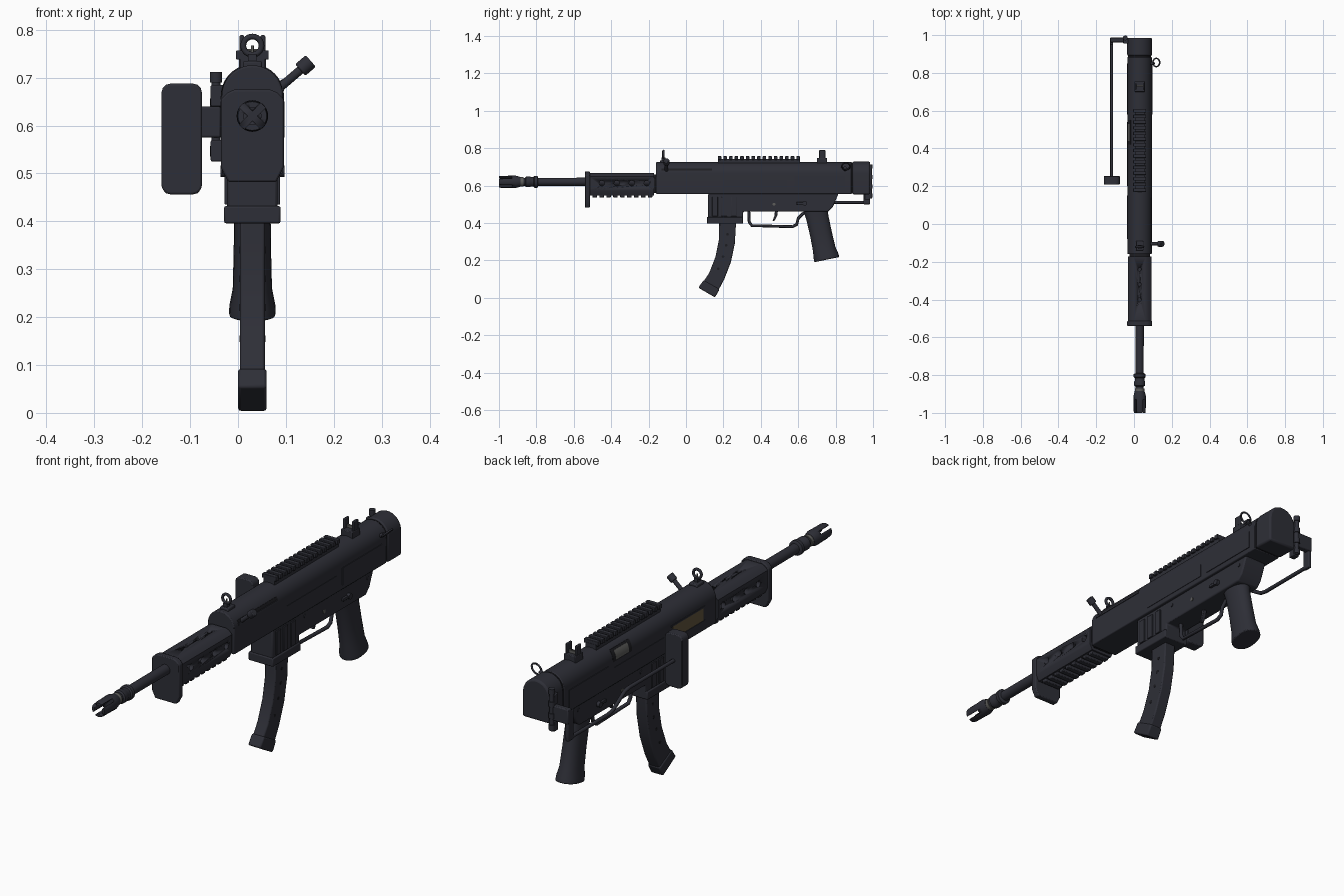
import bpy, bmesh
from math import pi, sin, cos, sqrt, radians
from mathutils import Vector, Matrix

old = bpy.data.objects.get("Cube")
if old:
    bpy.data.objects.remove(old, do_unlink=True)

CX = 0.03      # centre plane of the body
BORE = 0.62    # bore height


def material(name, rgb):
    m = bpy.data.materials.new(name)
    m.use_nodes = True
    m.diffuse_color = (*rgb, 1)
    m.node_tree.nodes["Principled BSDF"].inputs["Base Color"].default_value = (*rgb, 1)
    return m


GUN = material("blue_black_metal", (0.027, 0.028, 0.038))
DARK = material("dark_recess", (0.012, 0.012, 0.015))
BRASS = material("dull_brass", (0.12, 0.09, 0.045))
STEEL = material("worn_steel", (0.11, 0.11, 0.105))


def finish(name, bm, mat=GUN, bevel=0, smooth=True):
    bmesh.ops.recalc_face_normals(bm, faces=bm.faces)
    me = bpy.data.meshes.new(name)
    bm.to_mesh(me)
    bm.free()
    ob = bpy.data.objects.new(name, me)
    bpy.context.collection.objects.link(ob)
    me.materials.append(mat)
    bpy.ops.object.select_all(action='DESELECT')
    ob.select_set(True)
    bpy.context.view_layer.objects.active = ob
    if smooth:
        bpy.ops.object.shade_smooth_by_angle(angle=radians(35))
    if bevel:
        b = ob.modifiers.new("bevel", 'BEVEL')
        b.width, b.segments, b.limit_method = bevel, 2, 'ANGLE'
    return ob


def prism(name, pts, axis, a, b, mat=GUN, bevel=0):
    """Extrude an outline: (x, z) points along y, or (y, z) points along x."""
    bm = bmesh.new()
    vec = (lambda p: (p[0], a, p[1])) if axis == 'y' else (lambda p: (a, p[0], p[1]))
    face = bm.faces.new([bm.verts.new(vec(p)) for p in pts])
    new = bmesh.ops.extrude_face_region(bm, geom=[face])["geom"]
    step = Vector((0, b - a, 0)) if axis == 'y' else Vector((b - a, 0, 0))
    bmesh.ops.translate(bm, vec=step, verts=[v for v in new if isinstance(v, bmesh.types.BMVert)])
    return finish(name, bm, mat, bevel)


def box(name, x, y, z, mat=GUN, bevel=0):
    return prism(name, [(x[0], z[0]), (x[1], z[0]), (x[1], z[1]), (x[0], z[1])], 'y', *y, mat, bevel)


def rod(name, a, b, r, mat=GUN, seg=20, bevel=0):
    a, b = Vector(a), Vector(b)
    bm = bmesh.new()
    m = Matrix.Translation((a + b) / 2) @ (b - a).to_track_quat('Z', 'Y').to_matrix().to_4x4()
    bmesh.ops.create_cone(bm, cap_ends=True, segments=seg, radius1=r, radius2=r,
                          depth=(b - a).length, matrix=m)
    return finish(name, bm, mat, bevel)


def loft(name, rings, mat=GUN, bevel=0):
    """Skin a list of point rings and cap both ends."""
    bm = bmesh.new()
    loops = [[bm.verts.new(p) for p in ring] for ring in rings]
    for u, v in zip(loops, loops[1:]):
        for i in range(len(u)):
            j = (i + 1) % len(u)
            bm.faces.new((u[i], u[j], v[j], v[i]))
    bm.faces.new(loops[0])
    bm.faces.new(loops[-1])
    return finish(name, bm, mat, bevel)


def lathe(name, prof, mat=GUN, seg=28):
    turn = [2 * pi * i / seg for i in range(seg)]
    return loft(name, [[(CX + r * cos(t), y, BORE + r * sin(t)) for t in turn] for y, r in prof], mat)


def tube(name, pts, r, cyclic=False, mat=GUN):
    cu = bpy.data.curves.new(name, 'CURVE')
    cu.dimensions, cu.bevel_depth, cu.bevel_resolution, cu.use_fill_caps = '3D', r, 2, True
    s = cu.splines.new('POLY')
    s.points.add(len(pts) - 1)
    for p, co in zip(s.points, pts):
        p.co = (*co, 1)
    s.use_cyclic_u = cyclic
    s.use_smooth = True
    cu.materials.append(mat)
    ob = bpy.data.objects.new(name, cu)
    bpy.context.collection.objects.link(ob)


def cut(ob, cutter):
    cutter.hide_render = True
    m = ob.modifiers.new("cut", 'BOOLEAN')
    m.object, m.solver = cutter, 'EXACT'
    bpy.context.view_layer.objects.active = ob
    bpy.ops.object.modifier_apply(modifier=m.name)
    bpy.data.objects.remove(cutter, do_unlink=True)


# Receiver: straight sides under a half-round roof
W, ROOF = 0.064, 0.662


def half_width(z):
    return W if z < ROOF else sqrt(max(W * W - (z - ROOF) ** 2, 0))


def shell(grow=0.0, low=0.555):
    arc = [(CX + (W + grow) * cos(pi * i / 20), ROOF + (W + grow) * sin(pi * i / 20)) for i in range(21)]
    return [(CX + W + grow, low)] + arc + [(CX - W - grow, low)]


def skin(name, side, y, z, mat=GUN, grow=0.003):
    """Thin plate following the receiver wall."""
    zs = [z[0] + (z[1] - z[0]) * i / 8 for i in range(9)]
    out = [(CX + side * (half_width(k) + grow), k) for k in zs]
    inn = [(CX + side * (half_width(k) - 0.004), k) for k in reversed(zs)]
    return prism(name, out + inn, 'y', *y, mat)


prism("receiver", shell(), 'y', -0.16, 0.885, bevel=0.004)
prism("rear_cap", shell(0.002, 0.553), 'y', 0.89, 0.985, bevel=0.008)
prism("rear_cap_seam", shell(-0.003, 0.558), 'y', 0.88, 0.895, DARK)
skin("charging_slot", 1, (-0.13, 0.14), (0.68, 0.692), DARK, 0.001)
skin("slot_ridge", 1, (-0.13, 0.14), (0.672, 0.679))
skin("cartridge_window", -1, (-0.07, 0.14), (0.6, 0.655), BRASS, 0.001)
skin("window_frame_low", -1, (-0.08, 0.15), (0.593, 0.6))
skin("window_frame_top", -1, (-0.08, 0.15), (0.655, 0.662))
skin("ejection_port", -1, (0.42, 0.55), (0.655, 0.705), DARK, 0.001)
skin("bolt", -1, (0.44, 0.53), (0.66, 0.698), STEEL, 0.0015)
for s in (1, -1):
    skin("rear_side_panel", s, (0.58, 0.85), (0.575, 0.65))
    skin("front_side_panel", s, (0.2, 0.54), (0.575, 0.63), GUN, 0.002)

# Charging handle and sling ring
rod("charging_handle", (CX + 0.05, -0.105, 0.673), (0.137, -0.105, 0.722), 0.009)
rod("charging_knob", (0.13, -0.105, 0.716), (0.152, -0.105, 0.735), 0.016, bevel=0.003)
ring = [(0.118 + 0.018 * cos(t), 0.855 + 0.022 * sin(t), 0.703 + 0.018 * cos(t))
        for t in [2 * pi * i / 20 for i in range(20)]]
tube("sling_ring", ring, 0.004, True)
rod("sling_ring_post", (0.08, 0.85, 0.68), (0.106, 0.85, 0.695), 0.008)

# Barrel and muzzle
lathe("barrel", [(-0.88, 0.021), (-0.5, 0.022), (-0.15, 0.022)])
lathe("barrel_collar", [(-0.86, 0.022), (-0.855, 0.029), (-0.835, 0.029), (-0.83, 0.026),
                        (-0.815, 0.026), (-0.81, 0.032), (-0.795, 0.032), (-0.79, 0.022)])
lathe("muzzle_neck", [(-0.9, 0.025), (-0.87, 0.025)], STEEL)
muzzle = lathe("flash_hider", [(-0.94, 0.018), (-1.0, 0.018), (-1.0, 0.03), (-0.99, 0.032),
                               (-0.91, 0.033), (-0.885, 0.026)])
for tilt in (45, 135):
    slot = box("slot_cutter", (CX - 0.05, CX + 0.05), (-1.05, -0.93), (BORE - 0.007, BORE + 0.007))
    slot.matrix_world = (Matrix.Translation((CX, 0, BORE)) @ Matrix.Rotation(radians(tilt), 4, 'Y')
                         @ Matrix.Translation((-CX, 0, -BORE)))
    bpy.context.view_layer.update()
    cut(muzzle, slot)


# Handguard with vent holes, ribbed underside and deep front plate
def chamfered(w, low, top, c, c_low):
    half = [(w - c_low, low), (w, low + 2 * c_low), (w, top - c), (w - c * 0.7, top - c * 0.3), (w - 1.4 * c, top)]
    return [(CX + x, z) for x, z in half] + [(CX - x, z) for x, z in reversed(half)]


guard = prism("handguard", chamfered(0.062, 0.548, 0.668, 0.02, 0.012), 'y', -0.52, -0.172)
for i in range(4):
    y = -0.45 + 0.08 * i
    cut(guard, rod("vent_cutter", (-0.1, y, 0.612), (0.16, y, 0.612), 0.014))
    if i:
        y -= 0.03
        cut(guard, rod("top_vent_cutter", (CX, y, 0.6), (CX, y, 0.7), 0.009))
prism("handguard_front_plate", chamfered(0.066, 0.482, 0.675, 0.02, 0.016), 'y', -0.54, -0.514, bevel=0.004)
prism("handguard_joint", chamfered(0.054, 0.56, 0.66, 0.02, 0.012), 'y', -0.175, -0.155, DARK)
for i in range(9):
    y = -0.5 + 0.037 * i
    box("handguard_rib", (CX - 0.044, CX + 0.044), (y, y + 0.024), (0.536, 0.552), bevel=0.003)

# Top rail
box("rail_base", (CX - 0.026, CX + 0.026), (0.17, 0.61), (0.715, 0.743))
for i in range(15):
    y = 0.17 + 0.03 * i
    box("rail_tooth", (CX - 0.034, CX + 0.034), (y, y + 0.019), (0.738, 0.757), bevel=0.002)

# Sights
box("front_sight_base", (CX - 0.02, CX + 0.02), (-0.14, -0.09), (0.7, 0.735), bevel=0.004)
box("front_sight_post", (CX - 0.009, CX + 0.009), (-0.132, -0.11), (0.72, 0.75))
hood = [(CX + 0.019 * cos(t), -0.121, 0.767 + 0.019 * sin(t)) for t in [2 * pi * i / 24 for i in range(24)]]
tube("front_sight_hood", hood, 0.006, True)
rod("front_sight_blade", (CX, -0.121, 0.745), (CX, -0.121, 0.767), 0.003, STEEL)
box("rear_sight_base", (CX - 0.028, CX + 0.028), (0.7, 0.755), (0.71, 0.748), bevel=0.003)
for s in (1, -1):
    x = CX + s * 0.022
    box("rear_sight_ear", (x - 0.005, x + 0.005), (0.712, 0.745), (0.735, 0.789), bevel=0.003)
box("rear_sight_leaf", (CX - 0.017, CX + 0.017), (0.728, 0.736), (0.74, 0.76), STEEL)

# Lower frame and magazine well
prism("lower_frame", [(0.118, 0.42), (0.305, 0.42), (0.305, 0.46), (0.76, 0.46), (0.785, 0.485),
                      (0.815, 0.557), (0.118, 0.557)], 'x', CX - 0.053, CX + 0.053, bevel=0.006)
box("magazine_well", (CX - 0.059, CX + 0.059), (0.112, 0.305), (0.396, 0.432), bevel=0.004)
for s in (1, -1):
    a = CX + s * 0.05
    for i in range(3):
        y = 0.14 + 0.05 * i
        box("well_rib", sorted((a, a + s * 0.008)), (y, y + 0.03), (0.435, 0.54), bevel=0.002)
    for y, z in ((0.34, 0.53), (0.47, 0.5), (0.77, 0.53)):
        rod("frame_pin", (a, y, z), (a + s * 0.006, y, z), 0.008, STEEL if y == 0.47 else GUN)
    rod("selector_hub", (a, 0.635, 0.505), (a + s * 0.017, 0.635, 0.505), 0.012)
    box("selector_lever", sorted((a, a + s * 0.013)), (0.59, 0.635), (0.499, 0.511), bevel=0.002)

# Curved magazine
prism("magazine", [(0.178, 0.41), (0.176, 0.31), (0.158, 0.22), (0.125, 0.135), (0.082, 0.068),
                   (0.165, 0.025), (0.205, 0.1), (0.24, 0.19), (0.261, 0.29), (0.268, 0.41)],
      'x', CX - 0.026, CX + 0.026, bevel=0.005)
prism("magazine_floor", [(0.066, 0.054), (0.155, 0.002), (0.18, 0.046), (0.094, 0.094)],
      'x', CX - 0.03, CX + 0.03, bevel=0.006)
for s in (1, -1):
    for y, z in ((0.222, 0.34), (0.215, 0.28), (0.198, 0.22), (0.172, 0.155)):
        rod("magazine_dimple", (CX + s * 0.024, y, z), (CX + s * 0.027, y, z), 0.007, DARK)

# Trigger and guard
tube("trigger_guard", [(CX, y, z) for y, z in ((0.335, 0.47), (0.338, 0.405), (0.352, 0.386), (0.57, 0.38),
                                               (0.592, 0.392), (0.6, 0.425), (0.625, 0.45), (0.65, 0.46))], 0.008)
prism("trigger", [(0.475, 0.47), (0.492, 0.47), (0.488, 0.44), (0.472, 0.41), (0.463, 0.413), (0.474, 0.44)],
      'x', CX - 0.008, CX + 0.008, bevel=0.002)


# Pistol grip: tilted rounded sections flaring at the heel
def grip_ring(y, z, rx, ry, tilt=0.2):
    pts = []
    for t in [2 * pi * i / 24 for i in range(24)]:
        u = abs(sin(t)) ** 0.8 * (1 if sin(t) > 0 else -1) * ry
        pts.append((CX + rx * cos(t), y + u * cos(tilt), z + u * sin(tilt)))
    return pts


loft("pistol_grip", [grip_ring(*k) for k in ((0.69, 0.49, 0.042, 0.068), (0.702, 0.43, 0.038, 0.06),
     (0.722, 0.34, 0.039, 0.059), (0.739, 0.26, 0.041, 0.061), (0.748, 0.225, 0.048, 0.067),
     (0.753, 0.204, 0.049, 0.068))], bevel=0.004)

# Folded stock: hinge, bent strut and butt pad on the -x side
SX = -0.118
for z in (0.525, 0.64):
    box("hinge_lug", (-0.057, -0.03), (0.955, 0.985), (z, z + 0.045), bevel=0.003)
rod("hinge_pin", (-0.046, 0.985, 0.53), (-0.046, 0.985, 0.71), 0.009)
for z in (0.535, 0.585, 0.635, 0.69):
    rod("hinge_knuckle", (-0.046, 0.985, z), (-0.046, 0.985, z + 0.022), 0.013)
box("hinge_arm", (SX - 0.008, -0.036), (0.962, 0.988), (0.575, 0.64), bevel=0.004)
box("strut_drop", (SX - 0.008, SX + 0.008), (0.948, 0.985), (0.5, 0.63), bevel=0.004)
tube("stock_strut", [(SX, y, z) for y, z in ((0.97, 0.51), (0.7, 0.51), (0.67, 0.516), (0.59, 0.567),
                                             (0.56, 0.573), (0.24, 0.573))], 0.008)
pad = []
for cx, cz, start in ((-0.095, 0.668, 0), (-0.14, 0.668, 90), (-0.14, 0.476, 180), (-0.095, 0.476, 270)):
    pad += [(cx + 0.02 * cos(radians(start + d)), cz + 0.02 * sin(radians(start + d))) for d in (0, 30, 60, 90)]
prism("butt_pad", pad, 'y', 0.208, 0.255, bevel=0.004)
